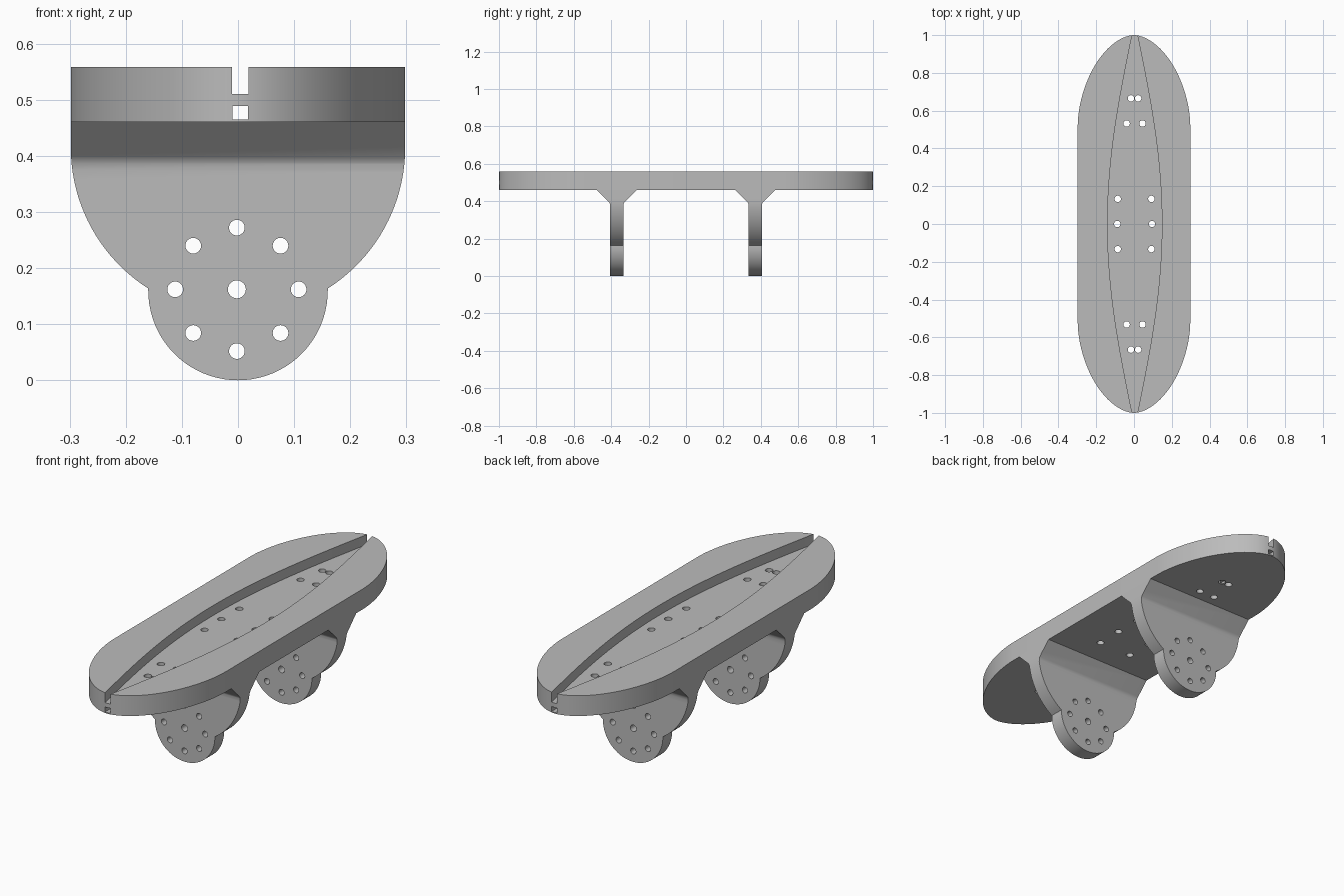
import bpy, bmesh, math
from mathutils import Vector

cube = bpy.data.objects.get("Cube")
if cube:
    bpy.data.objects.remove(cube, do_unlink=True)

grey = bpy.data.materials.new("plain grey")
grey.use_nodes = True
COLOUR = (0.5, 0.5, 0.5, 1)
grey.diffuse_color = COLOUR
grey.node_tree.nodes["Principled BSDF"].inputs["Base Color"].default_value = COLOUR


def prism(name, outlines, axis, low, high):
    """Extrude closed 2D outlines along one axis; the other two axes keep their order."""
    bm = bmesh.new()
    for outline in outlines:
        verts = []
        for a, b in outline:
            co = [a, b]
            co.insert(axis, low)
            verts.append(bm.verts.new(co))
        face = bm.faces.new(verts)
        new = bmesh.ops.extrude_face_region(bm, geom=[face])["geom"]
        shift = Vector((0, 0, 0))
        shift[axis] = high - low
        bmesh.ops.translate(bm, vec=shift, verts=[g for g in new if isinstance(g, bmesh.types.BMVert)])
    bmesh.ops.recalc_face_normals(bm, faces=bm.faces)
    mesh = bpy.data.meshes.new(name)
    bm.to_mesh(mesh)
    bm.free()
    mesh.materials.append(grey)
    obj = bpy.data.objects.new(name, mesh)
    bpy.context.collection.objects.link(obj)
    return obj


def combine(obj, cutter, operation):
    """Apply a boolean and discard the cutter."""
    mod = obj.modifiers.new("cut", "BOOLEAN")
    mod.operation, mod.object, mod.solver = operation, cutter, "EXACT"
    bpy.context.view_layer.update()
    graph = bpy.context.evaluated_depsgraph_get()
    mesh = bpy.data.meshes.new_from_object(obj.evaluated_get(graph))
    obj.modifiers.clear()
    obj.data = mesh
    bpy.data.objects.remove(cutter, do_unlink=True)


def smooth(obj):
    bpy.ops.object.select_all(action="DESELECT")
    obj.select_set(True)
    bpy.context.view_layer.objects.active = obj
    bpy.ops.object.shade_smooth_by_angle(angle=math.radians(30))


def arc(cx, cy, r, start, end, n):
    angles = [math.radians(start + (end - start) * i / n) for i in range(n + 1)]
    return [(cx + r * math.cos(a), cy + r * math.sin(a)) for a in angles]


def circle(cx, cy, r):
    return arc(cx, cy, r, 0, 360, 24)[:-1]


X, MID = 0.298, 0.004
BOTTOM, FLOOR, TOP = 0.46, 0.51, 0.558

# Deck: straight sides with tapered rounded ends
quarter = []
for i in range(25):
    a = math.pi / 2 * i / 24
    quarter.append((X * max(0, math.cos(a)) ** (2 / 1.8), 0.52 + 0.48 * math.sin(a) ** (2 / 1.8)))
half = quarter + [(-x, y) for x, y in quarter[-2::-1]]
deck = prism("deck", [half + [(-x, -y) for x, y in half]], 2, BOTTOM, TOP)

# Lens-shaped recess running out through both tips
side = []
for i in range(41):
    y = -1.05 + 2.1 * i / 40
    side.append((0.014 + 0.13 * max(0, math.cos(math.pi / 2 * y)), y))
lens = [(MID + w, y) for w, y in side] + [(MID - w, y) for w, y in reversed(side)]
combine(deck, prism("recess", [lens], 2, FLOOR, 0.7), "DIFFERENCE")

# Narrow lengthwise tunnel below the recess
w = 0.014
tunnel = [(MID - w, 0.465), (MID + w, 0.465), (MID + w, 0.489), (MID - w, 0.489)]
combine(deck, prism("tunnel", [tunnel], 1, -1.1, 1.1), "DIFFERENCE")

# Bolt holes through the deck
spots = [(0.092, 0)]
for s in (-1, 1):
    spots += [(0.019, 0.665 * s), (0.042, 0.532 * s), (0.089, 0.133 * s)]
holes = [circle(0.003 + m * x, y, 0.017) for x, y in spots for m in (-1, 1)]
combine(deck, prism("deck_holes", holes, 2, 0.4, 0.7), "DIFFERENCE")
smooth(deck)

# Legs: rounded shoulders above a round foot, flared where they meet the deck
HUB = 0.16
right = arc(0, HUB, HUB, -90, 0, 20) + arc(0, 0.415, X, -57.5, 0, 20)
right.append((X, BOTTOM + 0.002))
leg_outline = right + [(-x, z) for x, z in right[:0:-1]]
flare = [(0.035, -0.1), (0.035, 0.375), (0.037, 0.387), (0.042, 0.396),
         (0.106, BOTTOM), (0.106, 0.5)]

for name, y in (("front_leg", -0.37), ("back_leg", 0.37)):
    leg = prism(name, [leg_outline], 1, y - 0.15, y + 0.15)
    section = [(y + d, z) for d, z in flare] + [(y - d, z) for d, z in reversed(flare)]
    combine(leg, prism("section", [section], 0, -0.5, 0.5), "INTERSECT")
    # Ring of bolt holes around the hub hole
    ring = [circle(px - 0.002, pz, 0.014) for px, pz in arc(0, HUB + 0.002, 0.11, 0, 360, 8)[:-1]]
    ring.append(circle(-0.002, HUB + 0.002, 0.016))
    combine(leg, prism("leg_holes", ring, 1, y - 0.2, y + 0.2), "DIFFERENCE")
    smooth(leg)
